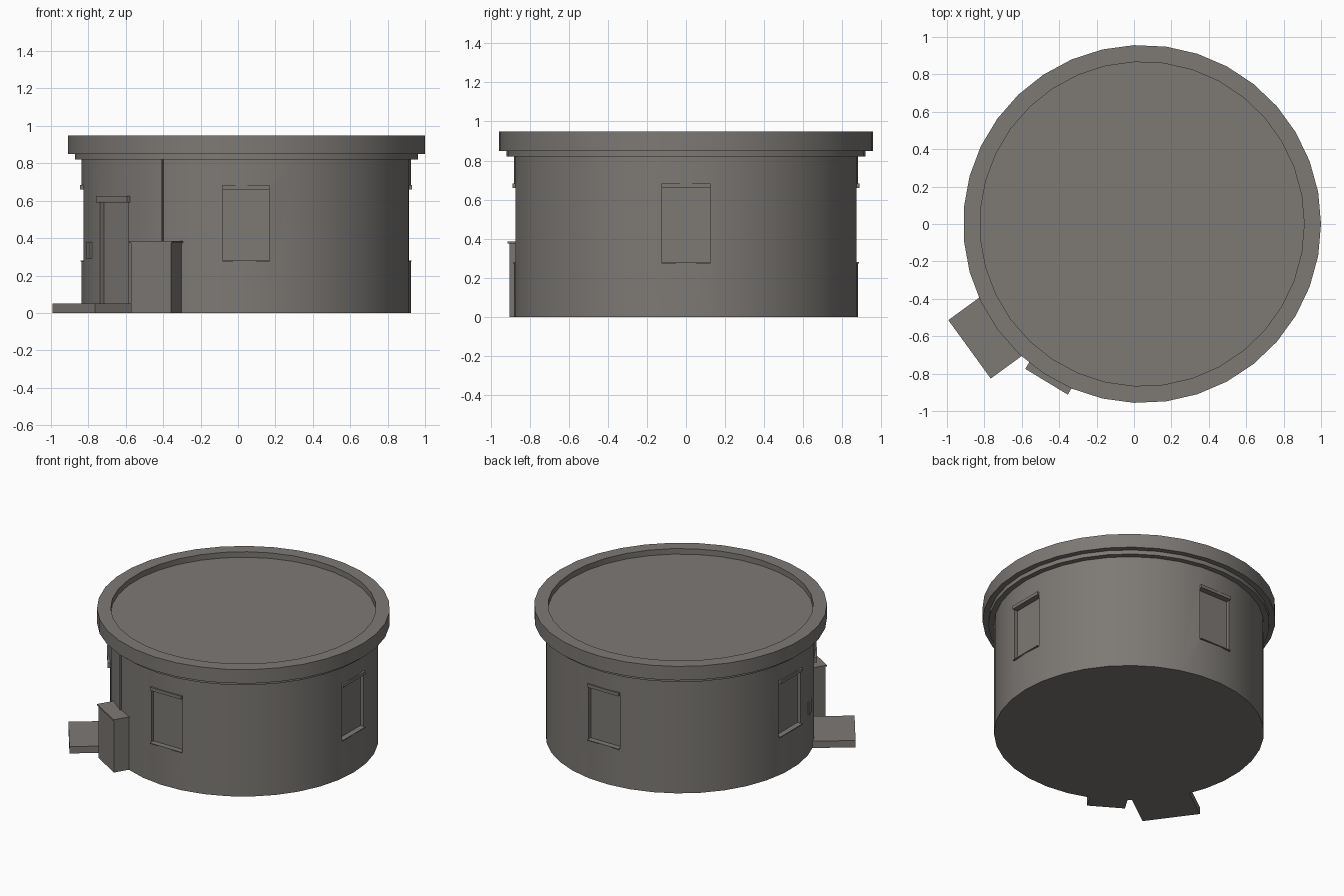
import bpy, bmesh, math
from mathutils import Matrix

if "Cube" in bpy.data.objects:
    bpy.data.objects.remove(bpy.data.objects["Cube"])

CX, SIDES = 0.043, 35          # drum axis and facet count

grey = bpy.data.materials.new("concrete grey")
grey.diffuse_color = (0.205, 0.192, 0.178, 1)
grey.use_nodes = True
grey.node_tree.nodes["Principled BSDF"].inputs["Base Color"].default_value = grey.diffuse_color


def add(name, bm, smooth=False):
    bmesh.ops.recalc_face_normals(bm, faces=bm.faces)
    me = bpy.data.meshes.new(name)
    bm.to_mesh(me)
    bm.free()
    me.materials.append(grey)
    ob = bpy.data.objects.new(name, me)
    bpy.context.collection.objects.link(ob)
    if smooth:
        smooth_by_angle(ob)
    return ob


def smooth_by_angle(ob):
    bpy.ops.object.select_all(action='DESELECT')
    ob.select_set(True)
    bpy.context.view_layer.objects.active = ob
    bpy.ops.object.shade_smooth_by_angle(angle=math.radians(30))


def lathe(name, profile):
    """Closed solid turned from (radius, z) points, capped at both ends."""
    bm = bmesh.new()
    rings = []
    for r, z in profile:
        rings.append([bm.verts.new((CX + r * math.cos(2 * math.pi * i / SIDES),
                                    r * math.sin(2 * math.pi * i / SIDES), z))
                      for i in range(SIDES)])
    for a, b in zip(rings, rings[1:]):
        for i in range(SIDES):
            j = (i + 1) % SIDES
            bm.faces.new((a[i], a[j], b[j], b[i]))
    bm.faces.new(rings[0])
    bm.faces.new(rings[-1])
    return add(name, bm, True)


def radial_box(name, angle, r0, r1, width, z0, z1):
    """Box facing outward from the drum axis at an angle in degrees."""
    bm = bmesh.new()
    m = (Matrix.Translation((CX, 0, 0)) @ Matrix.Rotation(math.radians(angle), 4, 'Z')
         @ Matrix.Translation(((r0 + r1) / 2, 0, (z0 + z1) / 2))
         @ Matrix.Diagonal((r1 - r0, width, z1 - z0, 1)))
    bmesh.ops.create_cube(bm, size=1, matrix=m)
    return add(name, bm)


# Drum wall, cornice and roof with a sunken top
wall = lathe("wall", [(0.882, 0), (0.882, 0.82)])
lathe("cornice", [(0.919, 0.82), (0.919, 0.85)])
lathe("roof", [(0.957, 0.85), (0.957, 0.95), (0.867, 0.95), (0.867, 0.91)])

# Recessed windows on four sides and the door opening
openings = [("window", a, 0.25, 0.28, 0.66) for a in (0, 90, 180, 270)]
openings.append(("door", 216, 0.26, 0.05, 0.59))
for kind, a, w, z0, z1 in openings:
    cutter = radial_box("opening_cutter", a, 0.845, 1.0, w, z0, z1)
    mod = wall.modifiers.new("opening", 'BOOLEAN')
    mod.operation, mod.object, mod.solver = 'DIFFERENCE', cutter, 'EXACT'
    bpy.context.view_layer.objects.active = wall
    bpy.ops.object.modifier_apply(modifier=mod.name)
    bpy.data.objects.remove(cutter)
    # Lintels and sills
    if kind == "window":
        radial_box("window_lintel", a, 0.83, 0.887, w, z1, z1 + 0.023)
        radial_box("window_sill", a, 0.83, 0.885, w, z0 - 0.006, z0)
    else:
        radial_box("door_lintel", a, 0.83, 0.89, w + 0.02, z1, z1 + 0.035)
smooth_by_angle(wall)

# Doorstep and wall plate beside the door
radial_box("doorstep", 216, 0.8, 1.14, 0.386, 0, 0.05)
radial_box("wall_plate", 198, 0.87, 0.888, 0.07, 0.29, 0.38)

# Utility cabinet with lid and conduit
radial_box("cabinet", 238.8, 0.82, 0.98, 0.25, 0, 0.375)
radial_box("cabinet_lid", 238.8, 0.82, 0.986, 0.266, 0.375, 0.385)
radial_box("conduit", 239.6, 0.87, 0.888, 0.007, 0.385, 0.82)
